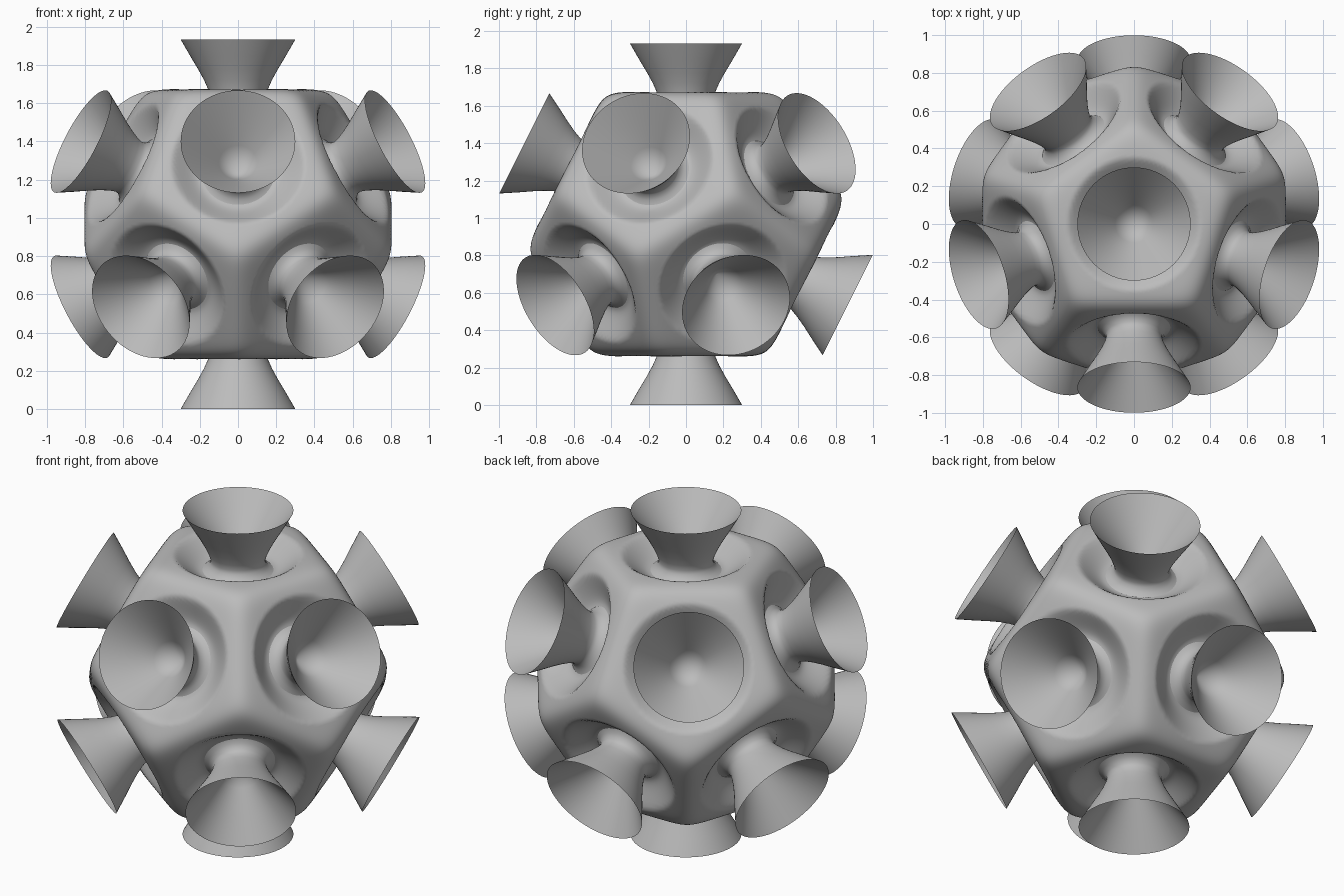
import bpy, bmesh, math
from mathutils import Vector

cube = bpy.data.objects.get("Cube")
if cube:
    bpy.data.objects.remove(cube, do_unlink=True)

CENTRE = Vector((0, 0, 0.967))
FACE_DIST = 0.708      # distance of the flattened sides from the centre
ROUNDING = 20          # higher is sharper
SEGMENTS = 64

grey = bpy.data.materials.new("plain grey")
grey.use_nodes = True
colour = (0.5, 0.5, 0.5, 1)
grey.diffuse_color = colour
grey.node_tree.nodes["Principled BSDF"].inputs["Base Color"].default_value = colour

# Twelve axes: two poles, an upper ring and its opposite lower ring
axes = [Vector((0, 0, 1))]
elevation = math.atan(0.5)
for i in range(5):
    a = math.radians(-90 + 72 * i)
    axes.append(Vector((math.cos(a) * math.cos(elevation),
                        math.sin(a) * math.cos(elevation),
                        math.sin(elevation))))
axes += [-a for a in axes]


def finish(name, bm):
    mesh = bpy.data.meshes.new(name)
    bm.to_mesh(mesh)
    bm.free()
    mesh.materials.append(grey)
    obj = bpy.data.objects.new(name, mesh)
    bpy.context.collection.objects.link(obj)
    obj.location = CENTRE
    bpy.ops.object.select_all(action='DESELECT')
    obj.select_set(True)
    bpy.context.view_layer.objects.active = obj
    bpy.ops.object.shade_smooth_by_angle(angle=math.radians(50))
    return obj


# Body: rounded dodecahedron with a ring-shaped hollow on each side
def body_radius(direction):
    dots = [max(0.0, direction.dot(a)) for a in axes]
    radius = FACE_DIST * sum(d ** ROUNDING for d in dots) ** (-1 / ROUNDING)
    rho = radius * math.sqrt(max(0.0, 1 - max(dots) ** 2))
    t = min(1.0, max(0.0, (rho - 0.23) / 0.12))
    return radius - 0.1 * (1 - t * t) ** 1.3


bm = bmesh.new()
bmesh.ops.create_icosphere(bm, subdivisions=7, radius=1)
for v in bm.verts:
    d = v.co.normalized()
    v.co = d * body_radius(d)
finish("body", bm)

# Horn profile (radius, distance along axis): foot, neck, flared rim, inner cone
profile = [(0.235, 0.595), (0.2, 0.608), (0.17, 0.626), (0.15, 0.652),
           (0.147, 0.675), (0.158, 0.71), (0.178, 0.755), (0.208, 0.81),
           (0.25, 0.88), (0.3, 0.967), (0.2, 0.845), (0.1, 0.722), (0, 0.6)]


def horn(name, axis):
    bm = bmesh.new()
    verts = [bm.verts.new((r, 0, d)) for r, d in profile]
    edges = [bm.edges.new(pair) for pair in zip(verts, verts[1:])]
    bmesh.ops.spin(bm, geom=verts + edges, cent=(0, 0, 0), axis=(0, 0, 1),
                   angle=math.tau, steps=SEGMENTS, use_duplicate=False)
    bmesh.ops.remove_doubles(bm, verts=bm.verts, dist=0.0005)
    # Make the outer wall face away from the axis
    bmesh.ops.recalc_face_normals(bm, faces=bm.faces)
    foot = min(bm.faces, key=lambda f: abs(f.calc_center_median().z - 0.72)
               + abs(f.calc_center_median().xy.length - 0.165))
    foot.normal_update()
    if foot.normal.xy.dot(foot.calc_center_median().xy) < 0:
        bmesh.ops.reverse_faces(bm, faces=bm.faces)
    obj = finish(name, bm)
    obj.rotation_mode = 'QUATERNION'
    obj.rotation_quaternion = Vector((0, 0, 1)).rotation_difference(axis)


for i, axis in enumerate(axes):
    horn(f"horn_{i + 1}", axis)
